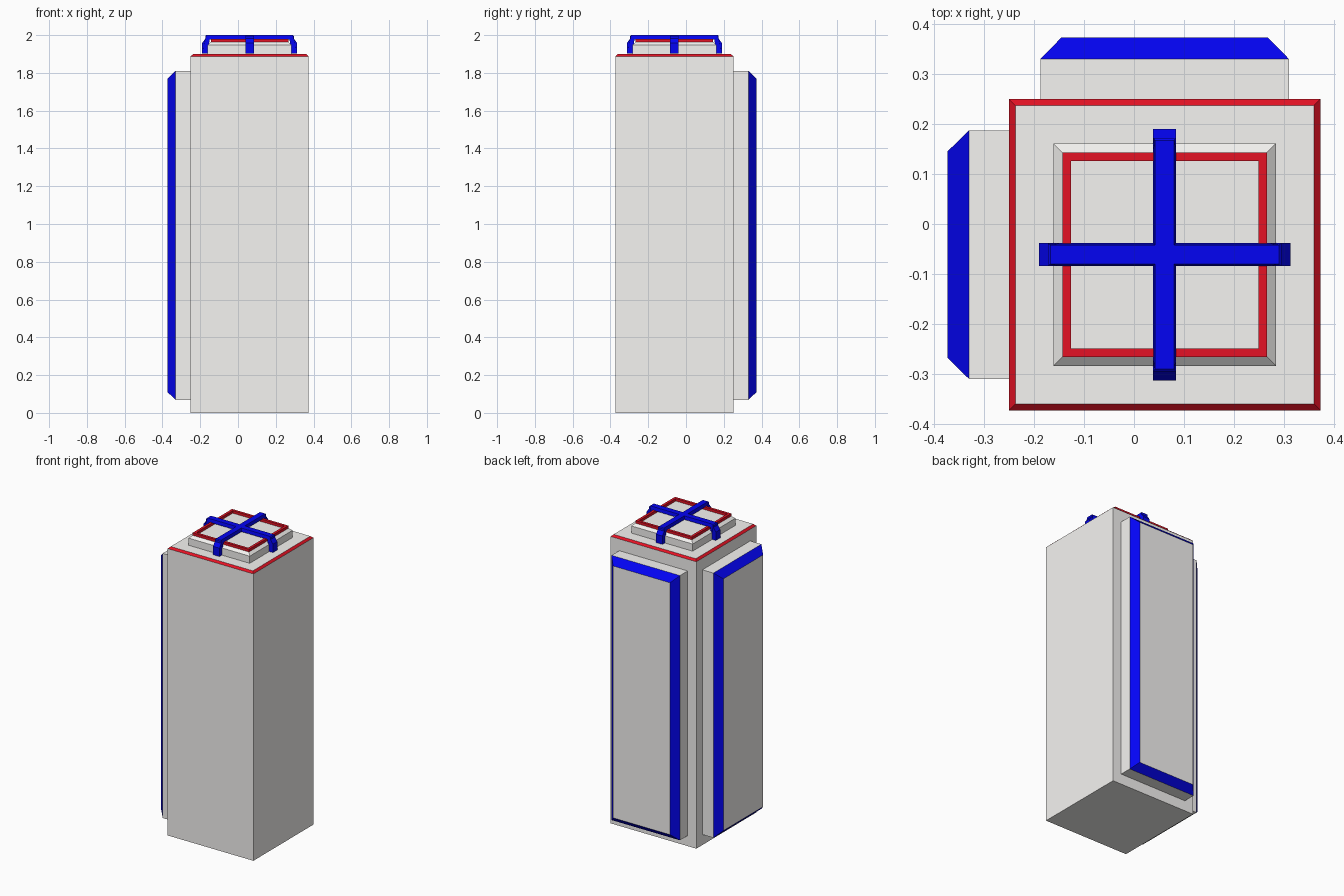
import bpy, bmesh
from mathutils import Matrix, Vector
from math import pi

if "Cube" in bpy.data.objects:
    bpy.data.objects.remove(bpy.data.objects["Cube"])

C = 0.0615  # body centre is at (C, -C)


def material(name, rgb):
    m = bpy.data.materials.new(name)
    m.diffuse_color = (*rgb, 1)
    m.use_nodes = True
    m.node_tree.nodes["Principled BSDF"].inputs["Base Color"].default_value = m.diffuse_color
    return m


GREY = material("grey", (0.92, 0.91, 0.89))
RED = material("red", (0.78, 0.006, 0.018))
BLUE = material("blue", (0.001, 0.001, 0.9))


def finish(name, bm, mats, matrix):
    bmesh.ops.recalc_face_normals(bm, faces=bm.faces)
    mesh = bpy.data.meshes.new(name)
    bm.to_mesh(mesh)
    bm.free()
    for m in mats:
        mesh.materials.append(m)
    ob = bpy.data.objects.new(name, mesh)
    ob.matrix_world = matrix
    bpy.context.collection.objects.link(ob)
    return ob


def stack(name, rings, accent, coloured, matrix):
    """Rectangular rings (half x, half y, z) joined into a solid; listed bands get the accent."""
    bm = bmesh.new()
    loops = [[bm.verts.new((sx * hx, sy * hy, z))
              for sx, sy in ((-1, -1), (1, -1), (1, 1), (-1, 1))] for hx, hy, z in rings]
    bm.faces.new(loops[0])
    bm.faces.new(loops[-1])
    for k in range(len(loops) - 1):
        for i in range(4):
            j = (i + 1) % 4
            f = bm.faces.new((loops[k][i], loops[k][j], loops[k + 1][j], loops[k + 1][i]))
            f.material_index = int(k in coloured)
    return finish(name, bm, (GREY, accent), matrix)


centre = Matrix.Translation((C, -C, 0))

# Main column with a thin red chamfer round the top
stack("body", [(.312, .312, 0), (.312, .312, 1.888), (.299, .299, 1.9)], RED, [1], centre)

# Raised cap, with a red frame sitting on it
stack("cap", [(.223, .223, 1.9), (.223, .223, 1.947), (.205, .205, 1.963)], RED, [], centre)
bm = bmesh.new()
corners = ((-1, -1), (1, -1), (1, 1), (-1, 1))
section = ((.205, 1.963), (.205, 1.98), (.188, 1.98), (.188, 1.963))
grid = [[bm.verts.new((sx * r, sy * r, z)) for r, z in section] for sx, sy in corners]
for i in range(4):
    for k in range(4):
        a, b = grid[i], grid[(i + 1) % 4]
        bm.faces.new((a[k], b[k], b[(k + 1) % 4], a[(k + 1) % 4]))
finish("cap_frame", bm, (RED,), centre)

# Two crossed blue straps bent down over the cap (u, z, half width)
half = [(.223, 1.902, .023), (.252, 1.902, .023), (.252, 1.957, .023), (.234, 1.982, .023),
        (.234, 1.995, .023), (.229, 2.0, .019)]
under = [(.211, 1.978, .023), (.223, 1.955, .023)]
right = under + half
outline = right + [(-u, z, w) for u, z, w in reversed(right)]
for name, angle in (("strap_across", 0), ("strap_front_to_back", pi / 2)):
    bm = bmesh.new()
    sides = [[bm.verts.new((u, s * w, z)) for u, z, w in outline] for s in (-1, 1)]
    n = len(outline)
    for i in range(n):
        j = (i + 1) % n
        bm.faces.new((sides[0][i], sides[0][j], sides[1][j], sides[1][i]))
    caps = [bm.faces.new(s) for s in sides]
    bmesh.ops.triangulate(bm, faces=caps)
    finish(name, bm, (BLUE,), centre @ Matrix.Rotation(angle, 4, 'Z'))

# Side panels with a blue chamfered rim, on the left and the back
panel = [(.249, .871, .24), (.249, .871, .331), (.207, .829, .374)]
for name, out in (("left_panel", Vector((-1, 0, 0))), ("back_panel", Vector((0, 1, 0)))):
    up = Vector((0, 0, 1))
    across = up.cross(out)
    pos = Vector((0, -C, .94)) if out.x else Vector((C, 0, .94))
    m = Matrix((across, up, out)).transposed().to_4x4()
    stack(name, panel, BLUE, [1], Matrix.Translation(pos) @ m)
